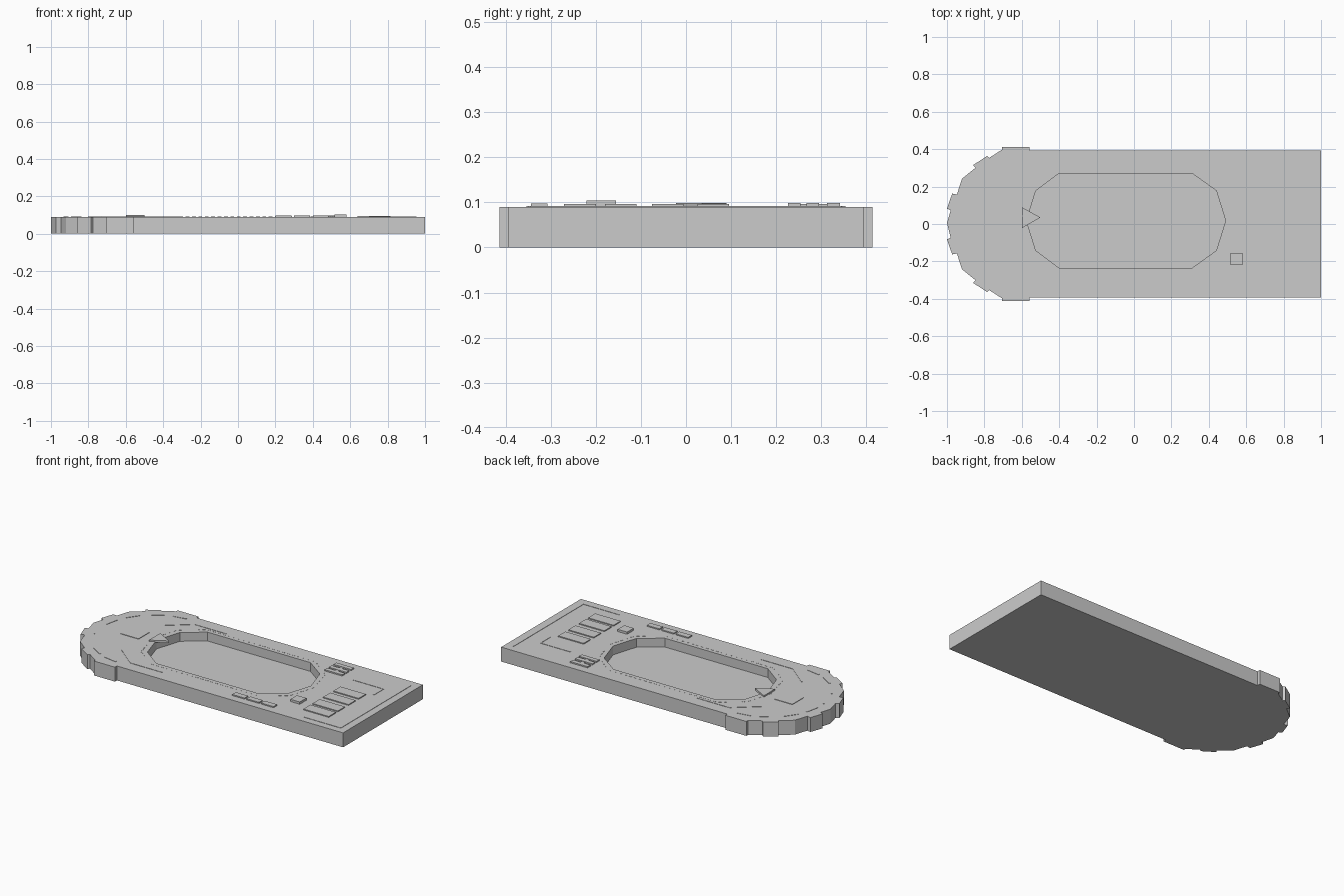
import bpy, bmesh, math

if "Cube" in bpy.data.objects:
    bpy.data.objects.remove(bpy.data.objects["Cube"])

TOP = 0.09


def prism(name, pts, z0, z1):
    """Extrude a flat outline between two heights."""
    bm = bmesh.new()
    face = bm.faces.new([bm.verts.new((x, y, z0)) for x, y in pts])
    res = bmesh.ops.extrude_face_region(bm, geom=[face])
    for v in res["geom"]:
        if isinstance(v, bmesh.types.BMVert):
            v.co.z = z1
    bmesh.ops.recalc_face_normals(bm, faces=bm.faces)
    mesh = bpy.data.meshes.new(name)
    bm.to_mesh(mesh)
    bm.free()
    ob = bpy.data.objects.new(name, mesh)
    bpy.context.collection.objects.link(ob)
    return ob


def panel(name, x0, x1, y0, y1, top):
    return prism(name, [(x0, y0), (x1, y0), (x1, y1), (x0, y1)], TOP - 0.005, top)


def strip(name, a, b, width=0.008, top=0.092):
    """Thin raised line between two points."""
    dx, dy = b[0] - a[0], b[1] - a[1]
    n = math.hypot(dx, dy)
    nx, ny = -dy / n * width / 2, dx / n * width / 2
    return prism(name, [(a[0] + nx, a[1] + ny), (a[0] - nx, a[1] - ny),
                        (b[0] - nx, b[1] - ny), (b[0] + nx, b[1] + ny)], TOP - 0.005, top)


# Main slab: straight at the right, notched round end at the left
half = [(1, 0.393), (-0.56, 0.393), (-0.56, 0.413), (-0.705, 0.413), (-0.705, 0.398),
        (-0.775, 0.353), (-0.785, 0.364), (-0.86, 0.315), (-0.848, 0.30),
        (-0.92, 0.242), (-0.947, 0.157), (-0.972, 0.163), (-1.0, 0.082), (-0.98, 0.073)]
outline = half + [(-1.0, 0.005)] + [(x, -y) for x, y in reversed(half)]
slab = prism("slab", outline, 0, TOP)

# Sunken basin
CY = 0.018
quarter_r = [(0.31, -0.253), (0.44, -0.16), (0.49, 0), (0.44, 0.16), (0.31, 0.253)]
quarter_l = [(-0.40, 0.253), (-0.525, 0.16), (-0.575, 0), (-0.525, -0.16), (-0.40, -0.253)]
basin = [(x, y + CY) for x, y in quarter_r + quarter_l]
cutter = prism("basin_cutter", basin, 0.035, 0.2)
cutter.hide_render = True
cutter.hide_viewport = True
cut = slab.modifiers.new("basin", 'BOOLEAN')
cut.operation = 'DIFFERENCE'
cut.solver = 'EXACT'
cut.object = cutter

# Pointer at the basin edge
prism("pointer", [(-0.6, -0.022), (-0.5, 0.035), (-0.6, 0.09)], TOP - 0.005, 0.099)

# Raised panels at the square end
for i, y in enumerate((-0.27, -0.18, -0.075, 0.025)):
    panel(f"large_panel_{i}", 0.64, 0.815, y, y + 0.07, 0.096)
for i, x in enumerate((0.2, 0.3, 0.4)):
    panel(f"small_panel_{i}", x, x + 0.085, -0.343, -0.307, 0.097)
panel("square_block", 0.515, 0.58, -0.22, -0.155, 0.104)
for i, y in enumerate((0.226, 0.267, 0.313)):
    panel(f"bar_{i}", 0.44, 0.56, y, y + 0.028, 0.098)
panel("bar_link", 0.49, 0.51, 0.23, 0.335, 0.096)

# Low plate behind the pointer
panel("rear_plate", -0.79, -0.665, -0.03, 0.08, 0.093)

# Thin border lines at the square end
strip("border_end", (0.95, -0.345), (0.95, 0.345))
strip("border_front", (0.70, -0.345), (0.95, -0.345))
strip("border_inner", (0.64, 0.22), (0.85, 0.22))
strip("border_inner_end", (0.85, 0.22), (0.85, 0.12))

# Mirrored lines around the round end
for s in (1, -1):
    strip("side_line", (-0.52, s * 0.315), (-0.30, s * 0.315))
    strip("diagonal_line", (-0.52, s * 0.315), (-0.66, s * 0.2))
    for i, ang in enumerate((12, 35, 58, 80)):
        a0, a1 = math.radians(ang - 7), math.radians(ang + 7)
        strip(f"arc_line_{i}",
              (-0.58 - 0.35 * math.cos(a0), s * 0.35 * math.sin(a0)),
              (-0.58 - 0.35 * math.cos(a1), s * 0.35 * math.sin(a1)))

# Dashed line outside the basin rim
rim = [(x * 1.06, (y - CY) * 1.1 + CY) for x, y in basin]
for a, b in zip(rim, rim[1:] + rim[:1]):
    n = max(2, round(math.dist(a, b) / 0.035))
    for k in range(n):
        p, q = (k + 0.2) / n, (k + 0.7) / n
        strip("rim_dash", (a[0] + (b[0] - a[0]) * p, a[1] + (b[1] - a[1]) * p),
              (a[0] + (b[0] - a[0]) * q, a[1] + (b[1] - a[1]) * q), 0.005, 0.091)
